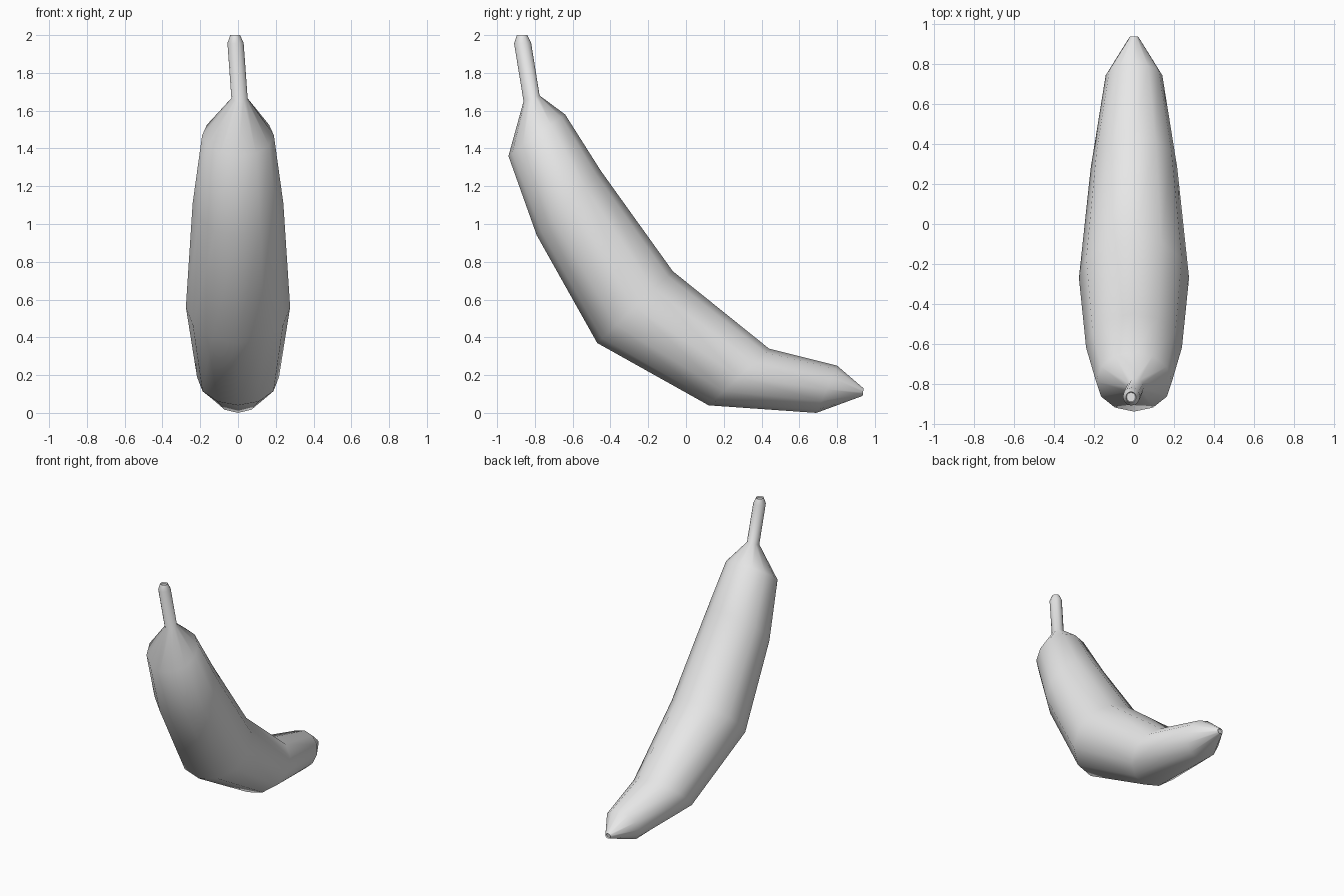
import bpy
import bmesh
import math
from mathutils import Vector

old = bpy.data.objects.get("Cube")
if old:
    bpy.data.objects.remove(old, do_unlink=True)

SIDES = 12

# Plain grey skin
skin = bpy.data.materials.new("light_grey_skin")
skin.use_nodes = True
grey = (0.8, 0.8, 0.8, 1.0)
skin.diffuse_color = grey
skin.node_tree.nodes["Principled BSDF"].inputs["Base Color"].default_value = grey

# Cross-sections from stem to tip:
# (inner y, inner z), (outer y, outer z), half width, sideways shift
SECTIONS = [
    ((-0.84, 2.0), (-0.895, 2.0), 0.026, -0.015),    # stem end
    ((-0.82, 1.96), (-0.91, 1.955), 0.043, -0.013),  # stem rim
    ((-0.775, 1.68), (-0.86, 1.65), 0.043, 0.008),   # stem root
    ((-0.64, 1.58), (-0.94, 1.36), 0.19, 0),         # shoulder
    ((-0.45, 1.28), (-0.79, 0.94), 0.24, 0),
    ((-0.07, 0.75), (-0.47, 0.37), 0.276, 0),        # belly
    ((0.44, 0.34), (0.12, 0.04), 0.217, 0),
    ((0.80, 0.25), (0.69, 0.0), 0.142, 0),
    ((0.94, 0.13), (0.935, 0.09), 0.022, 0),         # blossom tip
]


def add_ring(bm, inner, outer, width, shift):
    """Add one elliptical loop spanning the inner and outer edge points."""
    a, b = Vector((shift, *inner)), Vector((shift, *outer))
    mid, half = (a + b) / 2, (a - b) / 2
    side = Vector((width, 0, 0))
    return [bm.verts.new(mid + half * math.cos(t) + side * math.sin(t))
            for t in (math.tau * i / SIDES for i in range(SIDES))]


# Fruit body: bridge the loops and close both ends
bm = bmesh.new()
rings = [add_ring(bm, *s) for s in SECTIONS]
for r0, r1 in zip(rings, rings[1:]):
    for i in range(SIDES):
        j = (i + 1) % SIDES
        bm.faces.new((r0[i], r0[j], r1[j], r1[i]))
caps = [bm.faces.new(rings[0]), bm.faces.new(rings[-1])]
bmesh.ops.recalc_face_normals(bm, faces=bm.faces)

# Shallow hollow in each cut end
for cap in caps:
    bmesh.ops.inset_region(bm, faces=[cap], thickness=0.004, depth=-0.01)

mesh = bpy.data.meshes.new("banana")
bm.to_mesh(mesh)
bm.free()
mesh.materials.append(skin)
banana = bpy.data.objects.new("banana", mesh)
bpy.context.collection.objects.link(banana)

bpy.ops.object.select_all(action="DESELECT")
banana.select_set(True)
bpy.context.view_layer.objects.active = banana
bpy.ops.object.shade_smooth_by_angle(angle=math.radians(60))
